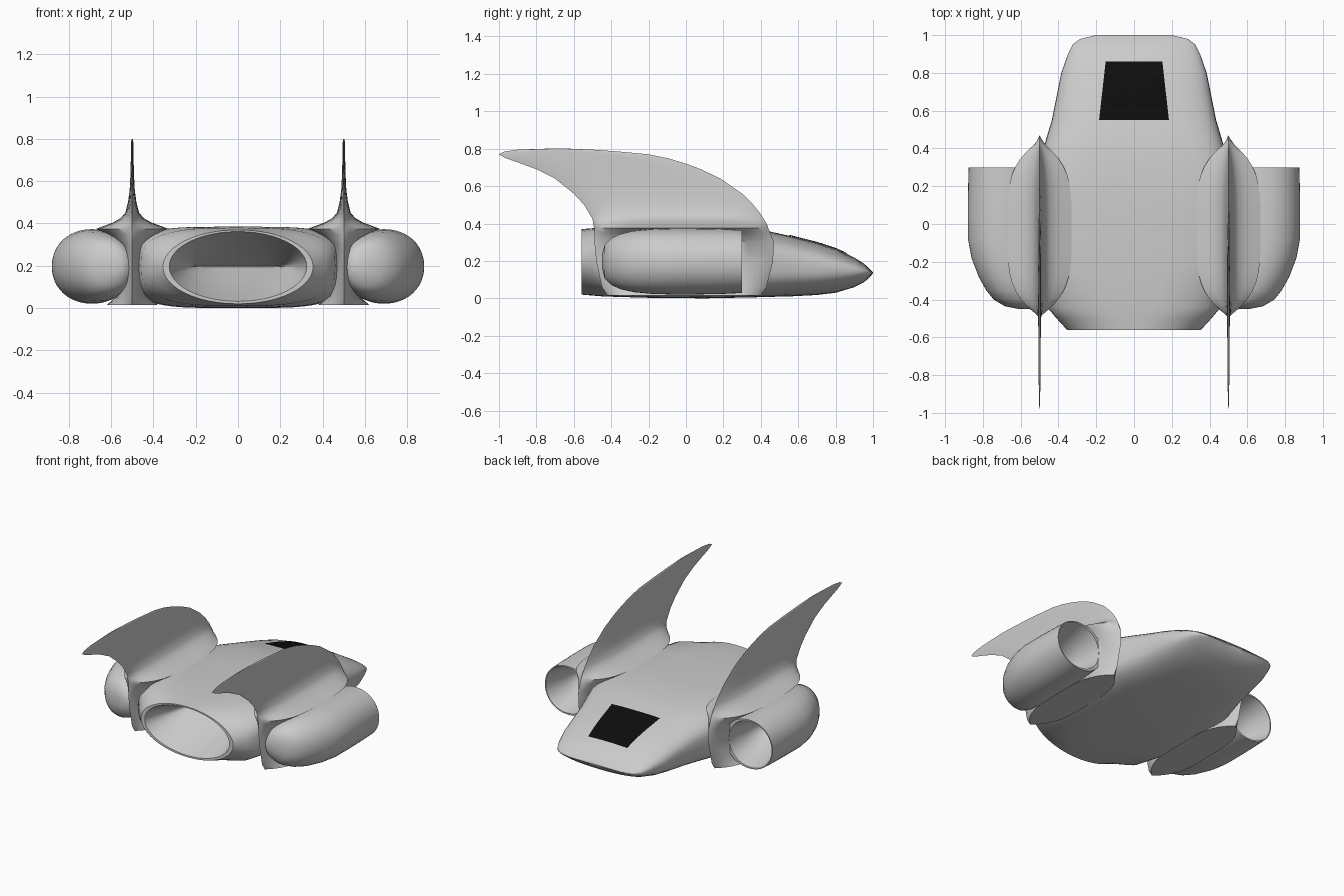
import bpy, bmesh, math

if "Cube" in bpy.data.objects:
    bpy.data.objects.remove(bpy.data.objects["Cube"], do_unlink=True)


def material(name, value):
    m = bpy.data.materials.new(name)
    m.use_nodes = True
    col = (value, value, value, 1)
    m.diffuse_color = col
    m.node_tree.nodes["Principled BSDF"].inputs["Base Color"].default_value = col
    return m


GREY = material("hull grey", 0.6)
BLACK = material("window black", 0.004)
SEGS = 48


def sample(keys, v):
    """Smoothly interpolate a table whose first column is the position."""
    v = min(max(v, keys[0][0]), keys[-1][0])
    i = 0
    while i < len(keys) - 2 and v > keys[i + 1][0]:
        i += 1
    a, b = keys[i], keys[i + 1]
    t = (v - a[0]) / (b[0] - a[0])
    return [p + (q - p) * t for p, q in zip(a, b)]


def oval(cx, y, mid, w, up, down, p=2):
    """Superellipse ring across the y axis."""
    ring = []
    for k in range(SEGS):
        a = math.tau * k / SEGS
        c, s = math.cos(a), math.sin(a)
        x = math.copysign(abs(c) ** (2 / p), c) * w
        z = math.copysign(abs(s) ** (2 / p), s) * (up if s > 0 else down)
        ring.append((cx + x, y, mid + z))
    return ring


def finish(name, bm, mat, angle=40):
    bmesh.ops.recalc_face_normals(bm, faces=bm.faces)
    mesh = bpy.data.meshes.new(name)
    bm.to_mesh(mesh)
    bm.free()
    obj = bpy.data.objects.new(name, mesh)
    bpy.context.collection.objects.link(obj)
    mesh.materials.append(mat)
    bpy.ops.object.select_all(action="DESELECT")
    obj.select_set(True)
    bpy.context.view_layer.objects.active = obj
    bpy.ops.object.shade_smooth_by_angle(angle=math.radians(angle))
    return obj


def loft(name, rings, mat):
    bm = bmesh.new()
    rows = [[bm.verts.new(p) for p in ring] for ring in rings]
    n = len(rows[0])
    for a, b in zip(rows, rows[1:]):
        for k in range(n):
            bm.faces.new((a[k], a[(k + 1) % n], b[(k + 1) % n], b[k]))
    bm.faces.new(rows[0])
    bm.faces.new(rows[-1])
    return finish(name, bm, mat)


# Hull stations: y, half width, top, middle, bottom, squareness
HULL = [
    (-.56, .355, .37, .195, .02, 2), (-.5, .41, .375, .2, .015, 2.3),
    (-.44, .46, .38, .2, .01, 3), (-.2, .49, .385, .2, .003, 4),
    (.1, .5, .385, .2, 0, 4), (.35, .49, .375, .195, .005, 3.6),
    (.45, .465, .357, .19, .008, 3.2), (.55, .435, .335, .183, .01, 3),
    (.7, .405, .297, .17, .018, 2.7), (.8, .385, .265, .16, .03, 2.5),
    (.9, .35, .218, .15, .06, 2.4), (.95, .325, .187, .144, .085, 2.3),
    (.98, .285, .16, .14, .11, 2.2), (1, .2, .138, .136, .134, 2),
]


def hull_ring(y):
    _, w, top, mid, bot, p = sample(HULL, y)
    return oval(0, y, mid, w, top - mid, mid - bot, p)


# Hull with the rear exhaust funnel narrowing to a flat slot
rings = [oval(0, -.56 + d, .197, w, h, h) for d, w, h in
         ((.36, .2, .003), (.25, .24, .06), (.12, .29, .12), (0, .325, .165))]
rings += [hull_ring(k[0]) for k in HULL]
loft("hull", rings, GREY)

# Cockpit window, a thin skin following the upper hull
bm = bmesh.new()
ROWS, COLS = 12, 10
grid = []
for i in range(ROWS + 1):
    y = .55 + .31 * i / ROWS
    half = .185 - .035 * i / ROWS
    _, w, top, mid, bot, p = sample(HULL, y)
    row = []
    for j in range(COLS + 1):
        x = half * (2 * j / COLS - 1)
        z = mid + (top - mid) * (1 - abs(x / w) ** p) ** (1 / p)
        row.append(bm.verts.new((x, y, z + .005)))
    grid.append(row)
for a, b in zip(grid, grid[1:]):
    for j in range(COLS):
        bm.faces.new((a[j], a[j + 1], b[j + 1], b[j]))
window = finish("cockpit_window", bm, BLACK)

# Pod stations from the open intake back: y, centre x, half width, half height
POD_INSIDE = [(-.1, .68, .09, .01), (.02, .69, .11, .07),
              (.15, .695, .135, .12), (.3, .705, .163, .158)]
POD_OUTSIDE = [(.3, .695, .18, .168), (.2, .691, .187, .173),
               (.05, .69, .19, .176), (-.08, .69, .189, .176),
               (-.18, .68, .18, .173), (-.28, .66, .162, .164),
               (-.35, .64, .143, .148), (-.4, .62, .123, .125),
               (-.435, .6, .085, .09), (-.45, .58, .03, .03)]

# Fin stations: z, rear y, front y, half thickness
FIN = [
    (.015, -.42, .4, .12), (.06, -.45, .43, .07), (.2, -.48, .465, .05),
    (.3, -.49, .47, .06), (.35, -.49, .45, .13), (.375, -.49, .44, .17),
    (.39, -.495, .435, .13), (.405, -.497, .428, .09),
    (.425, -.5, .415, .055), (.45, -.515, .4, .033), (.5, -.545, .36, .02),
    (.56, -.6, .3, .012), (.64, -.7, .185, .008), (.69, -.8, .08, .007),
    (.72, -.88, 0, .006), (.75, -.965, -.1, .006), (.77, -1, -.2, .005),
    (.785, -.97, -.36, .005), (.795, -.9, -.5, .004), (.8, -.75, -.62, .003),
]


def fin_ring(side, z, rear, front, w):
    """Lens-shaped slice with pointed leading and trailing edges."""
    ring = []
    for k in range(SEGS):
        a = math.tau * k / SEGS
        t = math.cos(a)
        x = math.copysign(w * (1 - t ** 4), math.sin(a))
        ring.append((side * .5 + x, (rear + front) / 2 + t * (front - rear) / 2, z))
    return ring


for side, label in ((1, "left"), (-1, "right")):
    loft(label + "_engine_pod",
         [oval(side * cx, y, .197, w, h, h, 2.1)
          for y, cx, w, h in POD_INSIDE + POD_OUTSIDE], GREY)
    loft(label + "_fin", [fin_ring(side, *k) for k in FIN], GREY)
